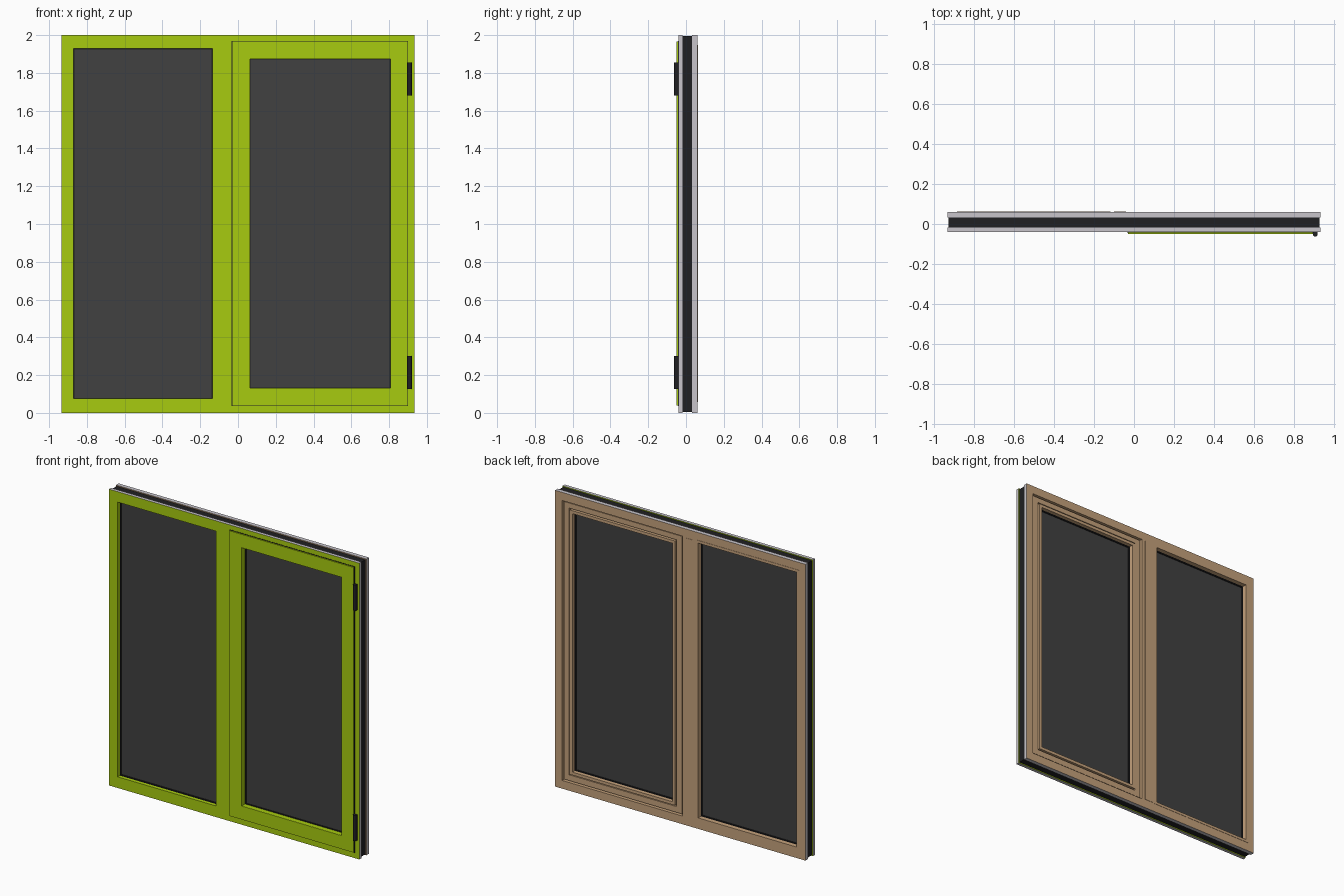
import bpy, bmesh
from mathutils import Vector

cube = bpy.data.objects.get("Cube")
if cube:
    bpy.data.objects.remove(cube, do_unlink=True)


def material(name, rgb):
    m = bpy.data.materials.new(name)
    m.use_nodes = True
    m.diffuse_color = (*rgb, 1)
    m.node_tree.nodes["Principled BSDF"].inputs["Base Color"].default_value = (*rgb, 1)
    return m


green = material("lime green", (0.39, 0.60, 0.005))
wood = material("light wood", (0.56, 0.36, 0.20))
grey = material("light grey", (0.58, 0.56, 0.60))
black = material("black", (0.014, 0.014, 0.016))
glass = material("dark glass", (0.052, 0.052, 0.052))


def inset(rect, d):
    x0, x1, z0, z1 = rect
    return (x0 + d, x1 - d, z0 + d, z1 - d)


def panel(name, outer, holes, y0, y1, mat, edge_mat=None):
    """Flat slab in the xz plane with rectangular holes."""
    rects = [outer] + holes
    xs = sorted({v for r in rects for v in r[:2]})
    zs = sorted({v for r in rects for v in r[2:]})

    def solid(i, j):
        if not (0 <= i < len(xs) - 1 and 0 <= j < len(zs) - 1):
            return False
        cx, cz = (xs[i] + xs[i + 1]) / 2, (zs[j] + zs[j + 1]) / 2
        return not any(h[0] < cx < h[1] and h[2] < cz < h[3] for h in holes)

    bm = bmesh.new()
    verts = {}

    def vert(i, j, y):
        key = (i, j, y)
        if key not in verts:
            verts[key] = bm.verts.new((xs[i], y, zs[j]))
        return verts[key]

    for i in range(len(xs) - 1):
        for j in range(len(zs) - 1):
            if not solid(i, j):
                continue
            ring = [(i, j), (i + 1, j), (i + 1, j + 1), (i, j + 1)]
            bm.faces.new([vert(a, b, y0) for a, b in ring])
            bm.faces.new([vert(a, b, y1) for a, b in reversed(ring)])
            sides = [(i, j - 1), (i + 1, j), (i, j + 1), (i - 1, j)]
            for k, n in enumerate(sides):
                if not solid(*n):
                    p, q = ring[k], ring[(k + 1) % 4]
                    f = bm.faces.new([vert(*q, y0), vert(*p, y0), vert(*p, y1), vert(*q, y1)])
                    # outer edges of the slab take the edge colour
                    if edge_mat and not (0 <= n[0] < len(xs) - 1 and 0 <= n[1] < len(zs) - 1):
                        f.material_index = 1
    bmesh.ops.recalc_face_normals(bm, faces=bm.faces)
    me = bpy.data.meshes.new(name)
    bm.to_mesh(me)
    bm.free()
    me.materials.append(mat)
    if edge_mat:
        me.materials.append(edge_mat)
    ob = bpy.data.objects.new(name, me)
    bpy.context.collection.objects.link(ob)
    return ob


frame = (-0.935, 0.935, 0.0, 2.0)
fixed_pane = (-0.87, -0.135, 0.075, 1.93)
sash_pane = (0.062, 0.808, 0.13, 1.875)
sash = (-0.03, 0.897, 0.04, 1.965)
sash_recess = (-0.015, 0.882, 0.055, 1.945)

# Outer frame: coloured front shell, black insulating core, wooden back shell
panel("front_frame", frame, [fixed_pane, inset(sash, 0.02)], -0.041, -0.018, green, grey)
panel("frame_core", inset(frame, 0.006), [fixed_pane, sash_pane], -0.018, 0.033, black)
panel("back_frame", frame, [fixed_pane, sash_recess], 0.033, 0.061, wood, grey)

# Opening sash: dark seal, front leaf and stepped wooden back
panel("sash_seal", inset(sash, -0.004), [sash_pane], -0.0425, -0.018, black)
panel("sash_front", sash, [sash_pane], -0.050, -0.0425, green)
panel("sash_lining", inset(sash_pane, -0.01), [inset(sash_pane, 0.001)], -0.048, -0.014, green)
panel("sash_back_step", inset(sash_recess, 0.008), [inset(sash_pane, -0.028)], 0.033, 0.052, wood)
panel("sash_back_bead", inset(sash_pane, -0.02), [sash_pane], 0.033, 0.058, wood)
panel("sash_back_floor", sash_recess, [sash_pane], 0.033, 0.037, wood)

# Wooden bead around the fixed pane and a raised cover strip on the mullion
panel("fixed_bead", inset(fixed_pane, -0.018), [fixed_pane], 0.06, 0.063, wood)
panel("mullion_strip", (-0.10, -0.04, 0.06, 1.94), [], 0.06, 0.063, wood)

# Glazing
for label, rect in (("fixed", fixed_pane), ("sash", sash_pane)):
    panel(label + "_glass", inset(rect, -0.004), [], -0.006, 0.022, glass)
    panel(label + "_gasket", rect, [inset(rect, 0.005)], -0.012, 0.028, black)

# Hinges: a barrel on a small leaf
for label, z in (("lower", 0.213), ("upper", 1.767)):
    bpy.ops.mesh.primitive_cylinder_add(vertices=20, radius=0.012, depth=0.175,
                                        location=(0.908, -0.051, z))
    barrel = bpy.context.object
    barrel.name = label + "_hinge_barrel"
    barrel.data.materials.append(black)
    bpy.ops.object.shade_smooth_by_angle()
    panel(label + "_hinge_leaf", (0.896, 0.92, z - 0.087, z + 0.087), [], -0.052, -0.041, black)
